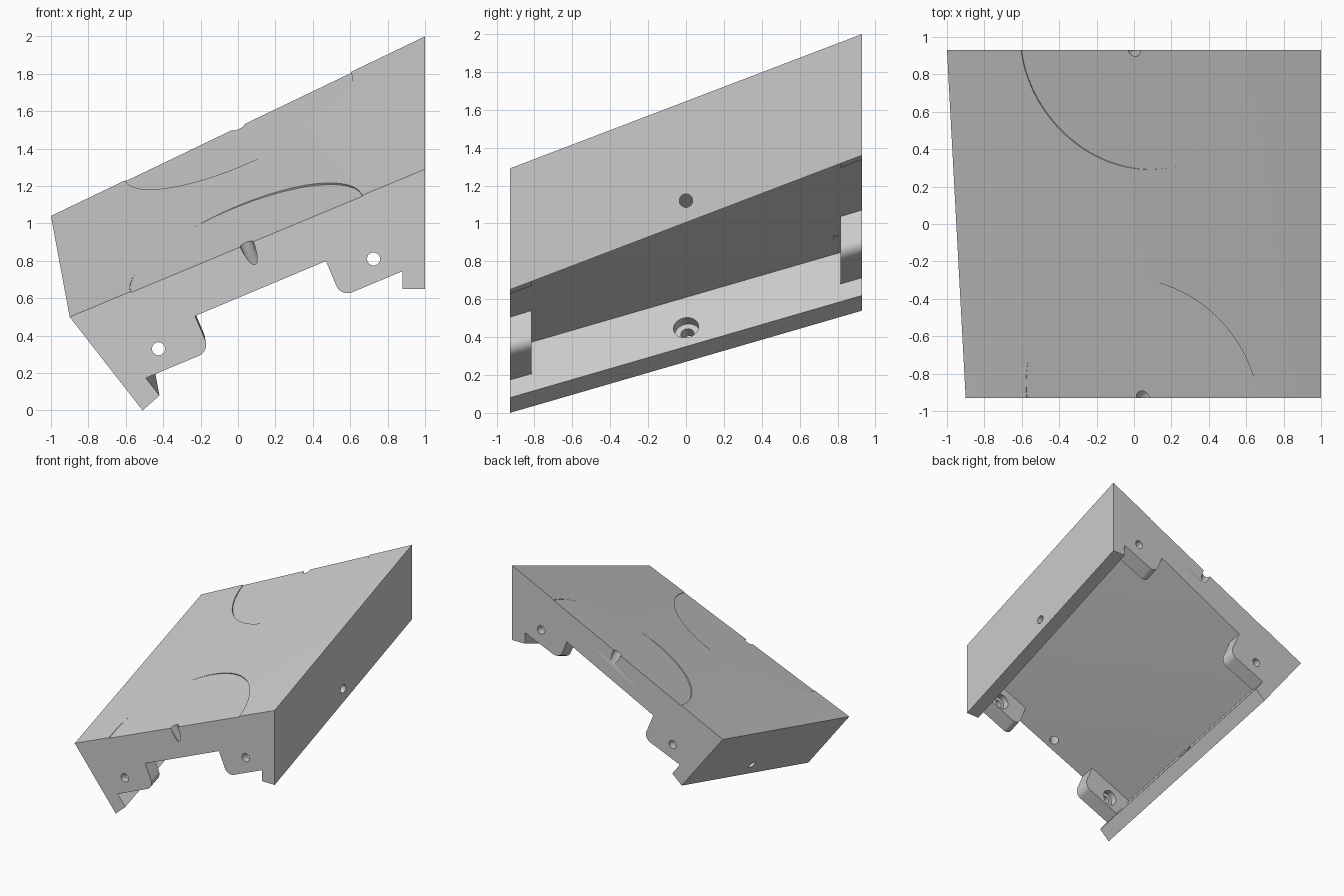
import bpy, bmesh, math
from mathutils import Vector

if "Cube" in bpy.data.objects:
    bpy.data.objects.remove(bpy.data.objects["Cube"])

HALF = 0.93          # half depth in y
ROWS = 28


def place(x, z, w, t):
    """Sweep a front-profile point back; w=0 follows the left wall, w=1 the right wall."""
    return Vector((x - 0.1 * (1 - w) * t, -HALF + 2 * HALF * t, z + (0.54 + 0.17 * w) * t))


def loft(bm, profile, t0, t1, rows):
    """Closed (x, z, w) profile lofted between two depth stations, with end caps."""
    rings = [[bm.verts.new(place(*p, t0 + (t1 - t0) * i / rows)) for p in profile]
             for i in range(rows + 1)]
    n = len(profile)
    for a, b in zip(rings, rings[1:]):
        for i in range(n):
            bm.faces.new((a[i], a[(i + 1) % n], b[(i + 1) % n], b[i]))
    bm.faces.new(rings[0])
    bm.faces.new(rings[-1])


def drill(bm, centre, axis, steps, seg=32):
    """Stepped round cutter: steps are (distance along axis, radius)."""
    axis = Vector(axis).normalized()
    u = axis.orthogonal().normalized()
    v = axis.cross(u)
    rings = []
    for s, r in steps:
        rings.append([bm.verts.new(Vector(centre) + axis * s + r * (
            u * math.cos(math.tau * k / seg) + v * math.sin(math.tau * k / seg)))
            for k in range(seg)])
    for a, b in zip(rings, rings[1:]):
        for k in range(seg):
            bm.faces.new((a[k], a[(k + 1) % seg], b[(k + 1) % seg], b[k]))
    bm.faces.new(rings[0])
    bm.faces.new(rings[-1])


def finish(bm, name):
    bmesh.ops.recalc_face_normals(bm, faces=bm.faces)
    me = bpy.data.meshes.new(name)
    bm.to_mesh(me)
    bm.free()
    ob = bpy.data.objects.new(name, me)
    bpy.context.collection.objects.link(ob)
    return ob


def apply_boolean(ob, other, op):
    bpy.context.view_layer.objects.active = ob
    m = ob.modifiers.new(op, 'BOOLEAN')
    m.operation, m.solver, m.object = op, 'EXACT', other
    bpy.ops.object.modifier_apply(modifier=m.name)
    bpy.data.objects.remove(other)


def line(a, b, n):
    return [(a[0] + (b[0] - a[0]) * i / n, a[1] + (b[1] - a[1]) * i / n, i / n)
            for i in range(n + 1)]


# Twisted thick plate with a slanted left wall and an upright right wall
profile = line((-0.9, 0.5), (1, 1.29), 28)
profile += [(1, 0.65, 1), (0.88, 0.65, 1)]
profile += [(x, z, w) for x, z, w in reversed(line((-0.623, 0.34), (0.88, 0.971), 22))]
profile += [(-0.42, 0.08, 0), (-0.51, 0, 0)]
bm = bmesh.new()
loft(bm, profile, 0, 1, ROWS)
body = finish(bm, "angled_cover")


# Four mounting tabs with one rounded corner each
def tab_profile(top, corner, rest, w, r=0.065):
    c = Vector(corner)
    u = (Vector(top) - c).normalized()
    v = (Vector(rest[0]) - c).normalized()
    arc = [c + (u + v) * r - r * (v * math.cos(a) + u * math.sin(a))
           for a in (math.pi / 2 * i / 10 for i in range(11))]
    return [(p[0], p[1], w) for p in [top, *arc, *rest]]


left_tab = tab_profile((-0.269, 0.597), (-0.150, 0.317),
                       [(-0.53, 0.158), (-0.70, 0.38), (-0.66, 0.46)], 0)
right_tab = tab_profile((0.431, 0.892), (0.551, 0.607),
                        [(0.94, 0.77), (0.94, 1.0)], 1)
bm = bmesh.new()
for tab in (left_tab, right_tab):
    loft(bm, tab, 0, 0.062, 1)
    loft(bm, tab, 0.938, 1, 1)
apply_boolean(body, finish(bm, "tabs"), 'UNION')

bm = bmesh.new()
# Counterbored screw holes in the tabs
for x, z, w in ((-0.425, 0.33, 0), (0.725, 0.81, 1)):
    for t, inward in ((0, 1), (1, -1)):
        drill(bm, place(x, z, w, t), (0, inward, 0),
              [(-0.1, 0.035), (0.06, 0.035), (0.06, 0.065), (0.15, 0.065)])
# Counterbored screw holes in the right and left walls
drill(bm, (1, 0, 1.12), (-1, 0, 0),
      [(-0.1, 0.035), (0.06, 0.035), (0.06, 0.065), (0.16, 0.065)])
wall_normal = Vector((-0.1, 2 * HALF, 0.54)).cross(Vector((0.39, 0, -0.5))).normalized()
if wall_normal.x > 0:
    wall_normal.negate()
drill(bm, (-0.548, 0, 0.45), wall_normal,
      [(-0.04, 0.067), (0.055, 0.067), (0.055, 0.035), (0.25, 0.035)])
# Very shallow round seats on the top edges, each with a through hole
for centre, slope in (((0.045, -HALF, 0.893), 0.416), ((0, HALF, 1.52), 0.48)):
    drill(bm, centre, (-slope, -0.347, 1),
          [(-0.45, 0.037), (-0.005, 0.037), (-0.005, 0.67), (0.1, 0.67)], 96)
apply_boolean(body, finish(bm, "drills"), 'DIFFERENCE')

bpy.ops.object.select_all(action='DESELECT')
body.select_set(True)
bpy.context.view_layer.objects.active = body
bpy.ops.object.shade_smooth_by_angle(angle=math.radians(30))
